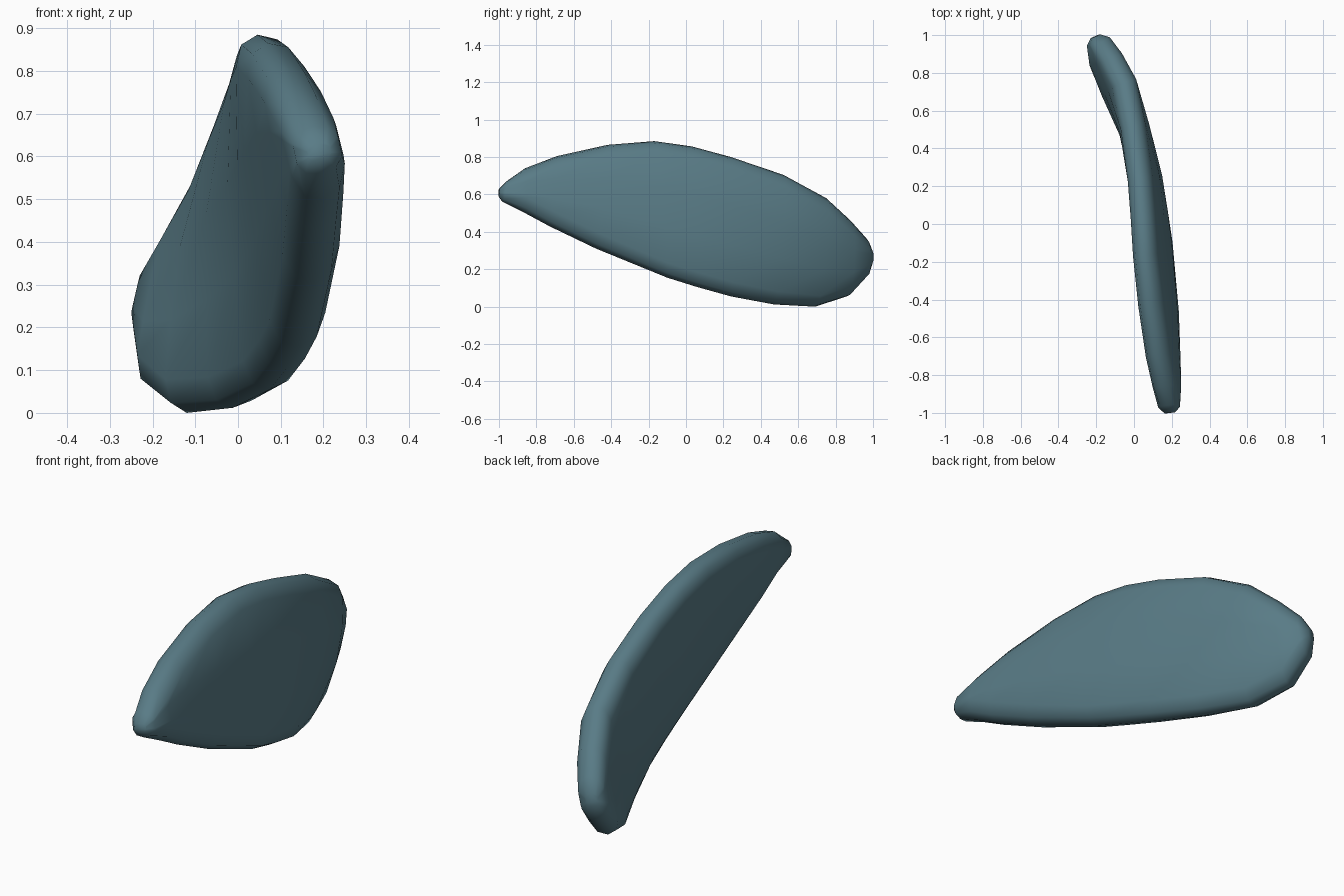
import bpy, bmesh
from mathutils import Vector as V

if "Cube" in bpy.data.objects:
    bpy.data.objects.remove(bpy.data.objects["Cube"])

# Stations along the blade: upper edge (x,y,z), lower edge (x,y,z), half thickness
stations = [
    ((.187, -1.0, .63), (.192, -1.0, .59), .026),
    ((.172, -.96, .67), (.195, -.98, .56), .05),
    ((.140, -.86, .74), (.20, -.86, .50), .056),
    ((.108, -.69, .805), (.19, -.73, .43), .058),
    ((.070, -.42, .865), (.178, -.48, .31), .058),
    ((.046, -.17, .885), (.143, -.10, .155), .058),
    ((.036, .03, .857), (.115, .06, .105), .058),
    ((.022, .24, .80), (.075, .24, .055), .058),
    ((-.010, .52, .705), (-.012, .47, .012), .058),
    ((-.050, .75, .58), (-.120, .69, .0), .058),
    ((-.115, .88, .46), (-.195, .86, .055), .056),
    ((-.170, .965, .365), (-.215, .965, .17), .05),
    ((-.200, .993, .30), (-.210, .993, .24), .024),
]
tops = [V(s[0]) for s in stations]
bots = [V(s[1]) for s in stations]
last = len(stations) - 1

bm = bmesh.new()
rings = []
for i, (_, _, half) in enumerate(stations):
    top, bot = tops[i], bots[i]
    # Sheet normal, pointing to the convex (+x) side
    j = min(max(i, 1), last - 1)
    along = (tops[j + 1] + bots[j + 1]) - (tops[j - 1] + bots[j - 1])
    n = along.cross(tops[j] - bots[j]).normalized()
    width = (top - bot).length
    rim = min(.07, width * .28) / width
    full = min(1, width / .6)

    def point(u, side):
        bulge = (.04 if side > 0 else -.01) * full * 4 * u * (1 - u)
        return bm.verts.new(bot.lerp(top, u) + n * (side * half + bulge))

    # Section with rounded rims, bulging most on the +x side
    half_u = [(rim * .25, .7), (rim, 1), (.36, 1), (.64, 1), (1 - rim, 1), (1 - rim * .25, .7)]
    ring = [point(0, 0)] + [point(u, s) for u, s in half_u]
    ring += [point(1, 0)] + [point(u, -s) for u, s in reversed(half_u)]
    rings.append(ring)

# Skin between the sections and cap both tips
for a, b in zip(rings, rings[1:]):
    for k in range(len(a)):
        m = (k + 1) % len(a)
        bm.faces.new((a[k], a[m], b[m], b[k]))
bm.faces.new(rings[0])
bm.faces.new(rings[-1])
bmesh.ops.recalc_face_normals(bm, faces=bm.faces)
for f in bm.faces:
    f.smooth = True

# Rest on the floor
low = min(v.co.z for v in bm.verts)
bmesh.ops.translate(bm, verts=bm.verts, vec=(0, 0, -low))

mesh = bpy.data.meshes.new("curved_blade")
bm.to_mesh(mesh)
bm.free()
blade = bpy.data.objects.new("curved_blade", mesh)
bpy.context.collection.objects.link(blade)

# Blue-grey finish
mat = bpy.data.materials.new("blue_grey")
mat.diffuse_color = (.10, .20, .24, 1)
mat.use_nodes = True
mat.node_tree.nodes["Principled BSDF"].inputs["Base Color"].default_value = mat.diffuse_color
mesh.materials.append(mat)
